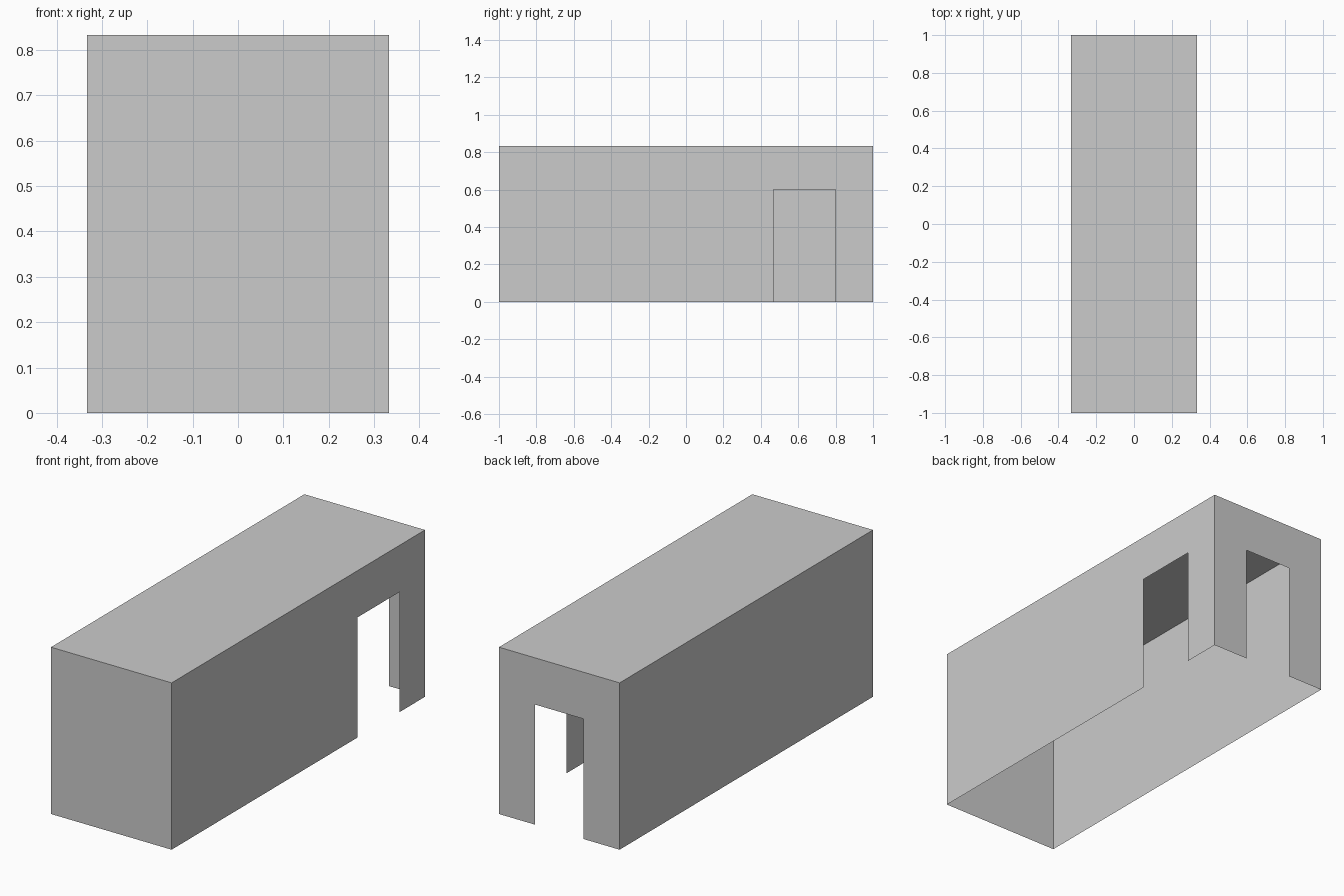
import bpy
import bmesh
from mathutils import Vector

if "Cube" in bpy.data.objects:
    bpy.data.objects.remove(bpy.data.objects["Cube"])

W, L, H = 2 / 6, 1.0, 5 / 6      # half width, half length, height
DOOR_H = 0.6


def wall(bm, start, end, door=None):
    """Thin wall facing right of start->end; door = (near, far) distances along it."""
    a, b = Vector(start), Vector(end)
    d = (b - a).normalized()
    length = (b - a).length
    outline = [(0, 0)]
    if door:
        n, f = door
        outline += [(n, 0), (n, DOOR_H), (f, DOOR_H), (f, 0)]
    outline += [(length, 0), (length, H), (0, H)]
    bm.faces.new([bm.verts.new((a.x + d.x * u, a.y + d.y * u, z)) for u, z in outline])


bm = bmesh.new()
# Four walls, counter-clockwise from the front
wall(bm, (-W, -L), (W, -L))
wall(bm, (W, -L), (W, L), door=(L + 7 / 15, L + 0.8))
wall(bm, (W, L), (-W, L), door=(W - 2 / 15, W + 2 / 15))
wall(bm, (-W, L), (-W, -L))
# Flat roof, open underneath
bm.faces.new([bm.verts.new((x, y, H)) for x, y in ((-W, -L), (W, -L), (W, L), (-W, L))])
bmesh.ops.remove_doubles(bm, verts=bm.verts, dist=1e-4)

mesh = bpy.data.meshes.new("corridor_shell")
bm.to_mesh(mesh)
bm.free()
bpy.context.collection.objects.link(bpy.data.objects.new("corridor_shell", mesh))
